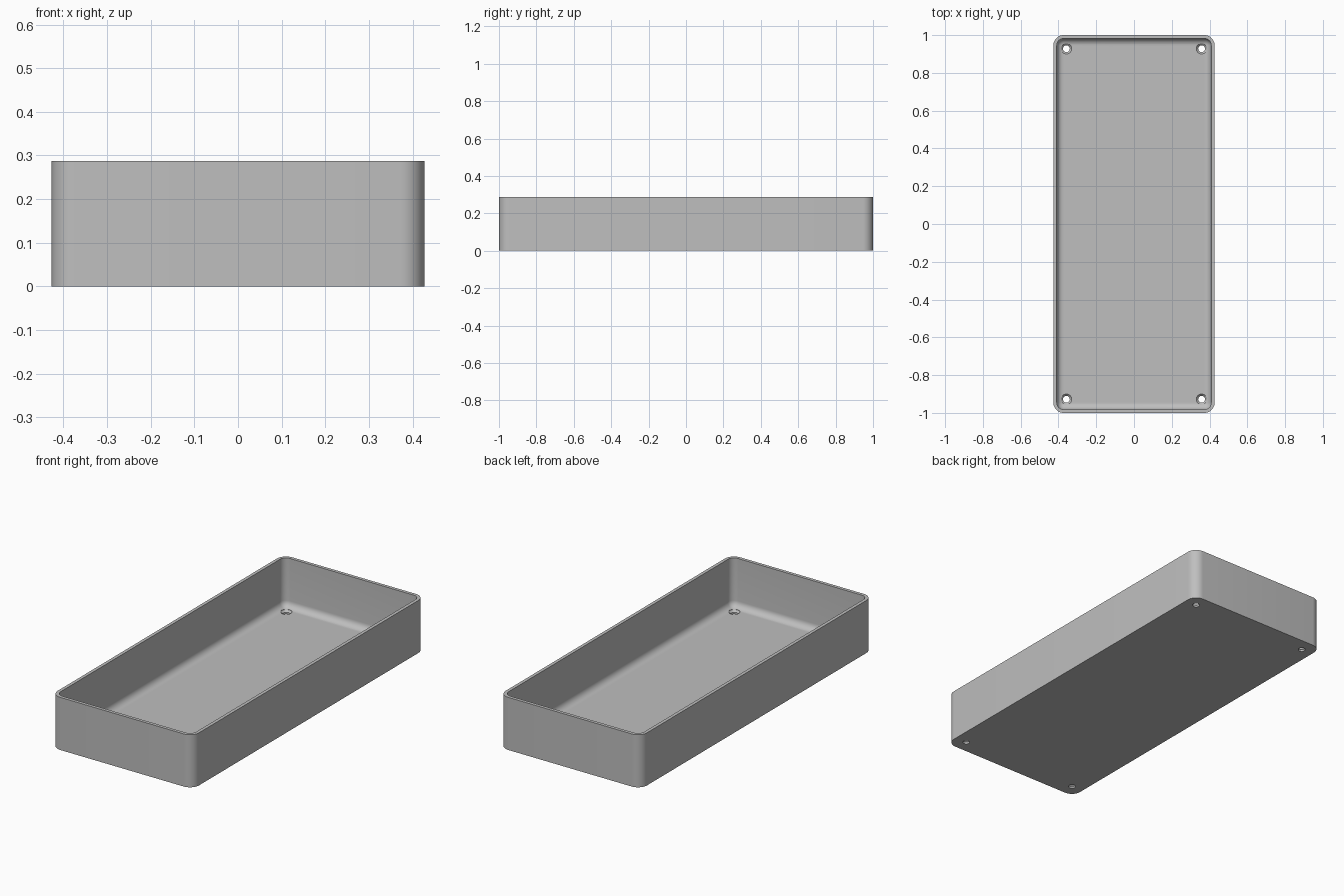
import bpy, bmesh
from math import cos, sin, pi, radians

if "Cube" in bpy.data.objects:
    bpy.data.objects.remove(bpy.data.objects["Cube"])

HALF_X, HALF_Y, HEIGHT = 0.427, 1.0, 0.287
CORNER, WALL, FLOOR, FILLET = 0.055, 0.018, 0.02, 0.036
STEPS = 10

grey = bpy.data.materials.new("light grey")
grey.use_nodes = True
colour = (0.52, 0.52, 0.52, 1)
grey.diffuse_color = colour
grey.node_tree.nodes["Principled BSDF"].inputs["Base Color"].default_value = colour


def rounded_ring(bm, inset, z):
    """Rounded rectangle of vertices, inset from the outer wall."""
    r = max(CORNER - inset, 0.001)
    cx, cy = HALF_X - inset - r, HALF_Y - inset - r
    ring = []
    for q, (sx, sy) in enumerate([(1, 1), (-1, 1), (-1, -1), (1, -1)]):
        for i in range(STEPS + 1):
            a = (q + i / STEPS) * pi / 2
            ring.append(bm.verts.new((sx * cx + r * cos(a), sy * cy + r * sin(a), z)))
    return ring


def loft(bm, rings):
    """Bridge consecutive rings and cap both ends."""
    for low, high in zip(rings, rings[1:]):
        n = len(low)
        for i in range(n):
            j = (i + 1) % n
            bm.faces.new((low[i], low[j], high[j], high[i]))
    bm.faces.new(rings[0][::-1])
    bm.faces.new(rings[-1])


def make_object(name, bm):
    bmesh.ops.recalc_face_normals(bm, faces=bm.faces)
    mesh = bpy.data.meshes.new(name)
    bm.to_mesh(mesh)
    bm.free()
    mesh.materials.append(grey)
    obj = bpy.data.objects.new(name, mesh)
    bpy.context.collection.objects.link(obj)
    return obj


# Open tray: outer wall, rim, inner wall, then the fillet down to the floor
profile = [(0, 0), (0, HEIGHT), (WALL, HEIGHT)]
for i in range(9):
    a = i / 8 * pi / 2
    profile.append((WALL + FILLET * (1 - cos(a)), FLOOR + FILLET * (1 - sin(a))))
bm = bmesh.new()
loft(bm, [rounded_ring(bm, inset, z) for inset, z in profile])
tray = make_object("tray", bm)

# Countersunk screw holes in the four corners of the floor
hole_profile = [(0.018, -0.05), (0.018, 0.01), (0.028, FLOOR), (0.028, 0.08)]
bm = bmesh.new()
for x in (-0.358, 0.358):
    for y in (-0.928, 0.928):
        rings = []
        for r, z in hole_profile:
            angles = [2 * pi * i / 32 for i in range(32)]
            rings.append([bm.verts.new((x + r * cos(a), y + r * sin(a), z)) for a in angles])
        loft(bm, rings)
cutter = make_object("screw_hole_cutter", bm)
cutter.hide_render = True

cut = tray.modifiers.new("screw holes", "BOOLEAN")
cut.operation = "DIFFERENCE"
cut.solver = "EXACT"
cut.object = cutter
bpy.ops.object.select_all(action="DESELECT")
bpy.context.view_layer.objects.active = tray
tray.select_set(True)
bpy.ops.object.modifier_apply(modifier=cut.name)
bpy.data.objects.remove(cutter)
bpy.ops.object.shade_smooth_by_angle(angle=radians(30))
